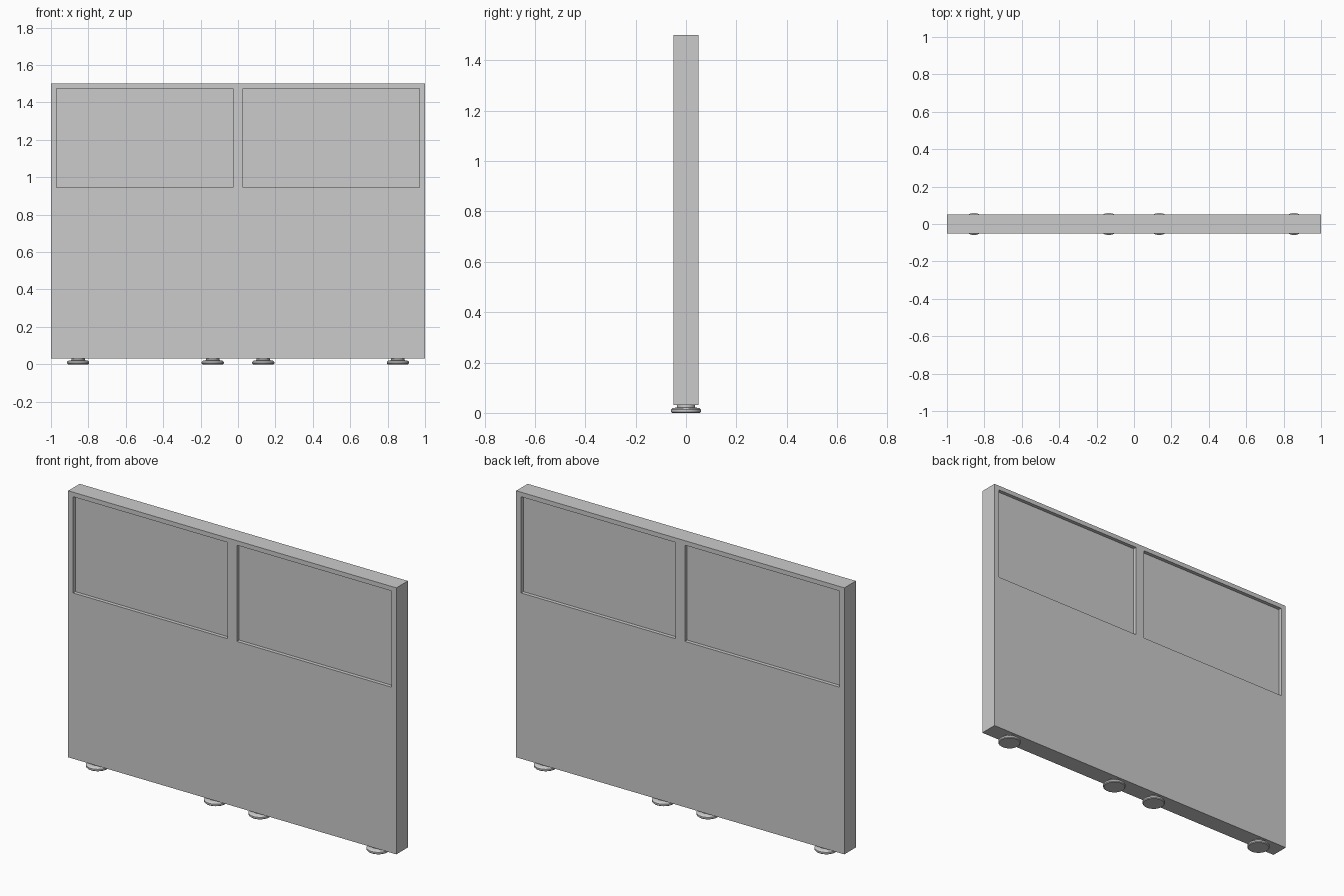
import bpy, bmesh, math
from mathutils import Vector

cube = bpy.data.objects.get("Cube")
if cube:
    bpy.data.objects.remove(cube, do_unlink=True)

HALF_DEPTH = 0.05
BOTTOM, TOP = 0.032, 1.5
WIN_X = (0.028, 0.97)       # window span, mirrored across the centre
WIN_Z = (0.945, 1.475)
RECESS = 0.02

grey = bpy.data.materials.new("light_grey")
grey.use_nodes = True
colour = (0.6, 0.6, 0.6, 1)
grey.diffuse_color = colour
grey.node_tree.nodes["Principled BSDF"].inputs["Base Color"].default_value = colour


def make_object(name, bm):
    bmesh.ops.recalc_face_normals(bm, faces=bm.faces)
    mesh = bpy.data.meshes.new(name)
    bm.to_mesh(mesh)
    bm.free()
    mesh.materials.append(grey)
    obj = bpy.data.objects.new(name, mesh)
    bpy.context.collection.objects.link(obj)
    return obj


# Panel: a slab cut along the window borders, with the windows sunk on both faces
bm = bmesh.new()
bmesh.ops.create_cube(bm, size=1)
bmesh.ops.scale(bm, vec=(2, 2 * HALF_DEPTH, TOP - BOTTOM), verts=bm.verts)
bmesh.ops.translate(bm, vec=(0, 0, (TOP + BOTTOM) / 2), verts=bm.verts)


def cut(point, normal):
    bmesh.ops.bisect_plane(bm, geom=bm.verts[:] + bm.edges[:] + bm.faces[:],
                           plane_co=point, plane_no=normal)


for side in (-1, 1):
    for x in WIN_X:
        cut((side * x, 0, 0), (1, 0, 0))
for z in WIN_Z:
    cut((0, 0, z), (0, 0, 1))

bm.normal_update()
windows = []
for face in bm.faces:
    c = face.calc_center_median()
    if (abs(face.normal.y) > 0.9 and WIN_X[0] < abs(c.x) < WIN_X[1]
            and WIN_Z[0] < c.z < WIN_Z[1]):
        windows.append(face)
bmesh.ops.inset_individual(bm, faces=windows, thickness=0, depth=-RECESS)
make_object("panel", bm)

# Levelling feet: a turned disc with a sloped shoulder and a short stem
PROFILE = [(0, 0), (0.055, 0), (0.059, 0.004), (0.059, 0.013), (0.052, 0.019),
           (0.036, 0.022), (0.036, BOTTOM), (0, BOTTOM)]


def make_foot(name, x):
    bm = bmesh.new()
    verts = [bm.verts.new((r, 0, z)) for r, z in PROFILE]
    edges = [bm.edges.new(pair) for pair in zip(verts, verts[1:])]
    bmesh.ops.spin(bm, geom=verts + edges, cent=(0, 0, 0), axis=(0, 0, 1),
                   angle=2 * math.pi, steps=32, use_merge=True)
    bmesh.ops.remove_doubles(bm, verts=bm.verts, dist=0.0001)
    foot = make_object(name, bm)
    foot.location = Vector((x, 0, 0))
    bpy.ops.object.select_all(action='DESELECT')
    foot.select_set(True)
    bpy.context.view_layer.objects.active = foot
    bpy.ops.object.shade_smooth_by_angle(angle=math.radians(30))


for side, label in ((-1, "right"), (1, "left")):
    make_foot(f"outer_foot_{label}", side * 0.855)
    make_foot(f"inner_foot_{label}", side * 0.135)
